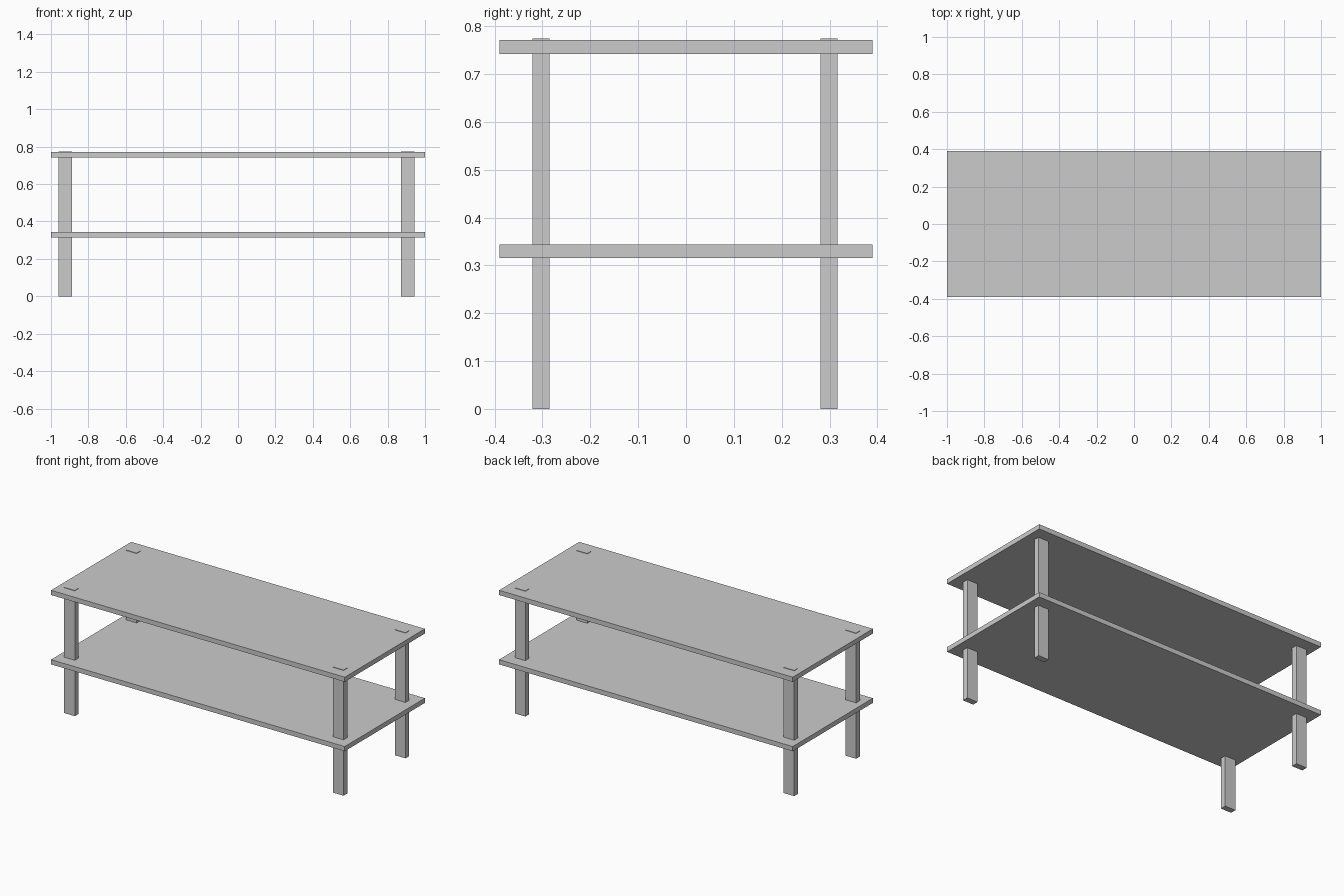
import bpy

if "Cube" in bpy.data.objects:
    bpy.data.objects.remove(bpy.data.objects["Cube"])


def box(name, x, y, z):
    """Axis-aligned box from (min, max) ranges."""
    bpy.ops.mesh.primitive_cube_add(
        size=1, location=[(a + b) / 2 for a, b in (x, y, z)])
    ob = bpy.context.object
    ob.name = name
    ob.scale = [b - a for a, b in (x, y, z)]
    bpy.ops.object.transform_apply(location=False, rotation=False, scale=True)
    return ob


# Table top and lower shelf
box("table_top", (-1, 1), (-0.39, 0.39), (0.742, 0.771))
box("lower_shelf", (-1, 1), (-0.39, 0.39), (0.315, 0.344))

# Four flat legs running through both boards, ends just proud of the top
for side, cx in (("left", -0.923), ("right", 0.908)):
    for end, cy in (("front", -0.303), ("back", 0.299)):
        box(f"{end}_{side}_leg", (cx - 0.036, cx + 0.036),
            (cy - 0.018, cy + 0.018), (0, 0.774))
